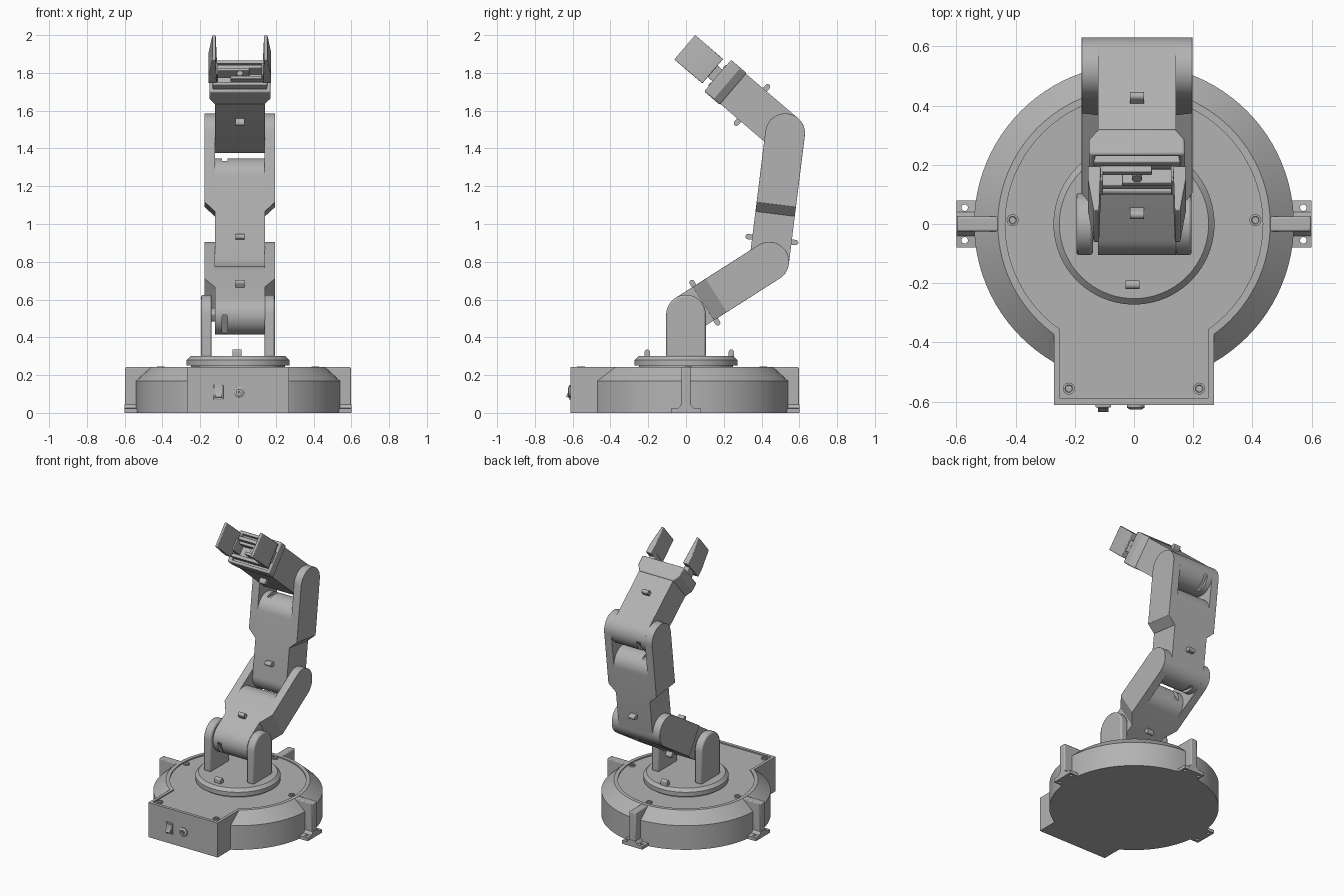
import bpy, bmesh
from math import sin, cos, pi, radians
from mathutils import Vector, Matrix

if "Cube" in bpy.data.objects:
    bpy.data.objects.remove(bpy.data.objects["Cube"])

grey = bpy.data.materials.new("plain grey")
grey.use_nodes = True
GREY = (0.45, 0.45, 0.45, 1)
grey.diffuse_color = GREY
grey.node_tree.nodes["Principled BSDF"].inputs["Base Color"].default_value = GREY

R = 0.105       # half depth of every arm link
CX = 0.01       # sideways centre of the arm
parts = []


def finish(name, bm, loc=(0, 0, 0), rx=0, rz=0, bevel=0):
    bmesh.ops.recalc_face_normals(bm, faces=bm.faces)
    me = bpy.data.meshes.new(name)
    bm.to_mesh(me)
    bm.free()
    me.materials.append(grey)
    ob = bpy.data.objects.new(name, me)
    bpy.context.collection.objects.link(ob)
    ob.location, ob.rotation_euler = loc, (rx, 0, rz)
    if bevel:
        mod = ob.modifiers.new("soft edges", 'BEVEL')
        mod.width, mod.segments, mod.limit_method = bevel, 2, 'ANGLE'
        mod.angle_limit = radians(40)
    parts.append(ob)
    return ob


def prism_mesh(pts, a, b, axis='x'):
    """Extrude a flat outline from a to b along one axis."""
    bm = bmesh.new()
    put = (lambda p, t: (t, *p)) if axis == 'x' else (lambda p, t: (*p, t))
    face = bm.faces.new([bm.verts.new(put(p, a)) for p in pts])
    top = bmesh.ops.extrude_face_region(bm, geom=[face])["geom"]
    shift = Vector(put((0, 0), b - a))
    bmesh.ops.translate(bm, vec=shift, verts=[v for v in top if isinstance(v, bmesh.types.BMVert)])
    return bm


def prism(name, pts, a, b, axis='x', **kw):
    return finish(name, prism_mesh(pts, a, b, axis), **kw)


def box(name, lo, hi, **kw):
    pts = [(lo[1], lo[2]), (hi[1], lo[2]), (hi[1], hi[2]), (lo[1], hi[2])]
    return prism(name, pts, lo[0], hi[0], **kw)


def arc(cx, r, start, n=24):
    return [(cx + r * cos(start + pi * i / n), r * sin(start + pi * i / n)) for i in range(n + 1)]


def bar(y0, y1, r=R, round0=True, round1=True):
    """Outline of a bar with optionally rounded ends."""
    return ((arc(y1, r, -pi / 2) if round1 else [(y1, -r), (y1, r)])
            + (arc(y0, r, pi / 2) if round0 else [(y0, r), (y0, -r)]))


def lathe(name, profile, n=96, **kw):
    bm = bmesh.new()
    vs = [bm.verts.new((r, 0, z)) for r, z in profile]
    es = [bm.edges.new(e) for e in zip(vs, vs[1:])]
    bmesh.ops.spin(bm, geom=vs + es, cent=(0, 0, 0), axis=(0, 0, 1), angle=2 * pi, steps=n)
    bmesh.ops.remove_doubles(bm, verts=bm.verts, dist=1e-5)
    return finish(name, bm, **kw)


def disc(name, r, z0, z1, n=32, **kw):
    return lathe(name, [(0, z0), (r, z0), (r, z1), (0, z1)], n, **kw)


def carve(ob, tool, op='DIFFERENCE'):
    """Apply a boolean and throw the tool away."""
    mod = ob.modifiers.new("cut", 'BOOLEAN')
    mod.object, mod.operation, mod.solver = tool, op, 'EXACT'
    bpy.context.view_layer.objects.active = ob
    bpy.ops.object.modifier_move_to_index(modifier=mod.name, index=0)
    bpy.ops.object.modifier_apply(modifier=mod.name)
    parts.remove(tool)
    bpy.data.objects.remove(tool)


# Base housing: chamfered drum joined to a front control box, with an inset lid
base = lathe("base_housing", [(0, 0), (0.54, 0), (0.54, 0.17), (0.46, 0.243), (0, 0.243)])
carve(base, box("control_box", (-0.27, -0.612, 0), (0.27, -0.2, 0.243)), 'UNION')
carve(base, disc("lid_round", 0.435, 0.235, 0.3, 96))
carve(base, box("lid_square", (-0.25, -0.59, 0.235), (0.25, -0.2, 0.3)))

# Lid screws in collars
for x, y in [(-0.41, 0.013), (0.41, 0.013), (0, 0.41), (-0.22, -0.556), (0.22, -0.556)]:
    lathe("lid_screw", [(0, 0.232), (0.02, 0.232), (0.02, 0.245), (0.013, 0.245),
                        (0.011, 0.239), (0, 0.239)], 24, loc=(x, y, 0))

# Three mounting tabs: upright rib with a drilled foot
for turn in (0, pi / 2, pi):
    box("tab_rib", (0.445, -0.025, 0.01), (0.598, 0.025, 0.242), rz=turn, bevel=0.006)
    half = [(0.08, 0), (0.08, 0.022), (0.04, 0.026), (0.025, 0.045)]
    foot = prism("tab_foot", half + [(-y, z) for y, z in reversed(half)], 0.52, 0.6, rz=turn)
    for side in (-1, 1):
        spot = Matrix.Rotation(turn, 3, 'Z') @ Vector((0.572, side * 0.055, 0))
        carve(foot, disc("foot_hole", 0.011, -0.02, 0.1, 20, loc=spot))

# Power switch and socket on the control box
box("switch_frame", (-0.13, -0.62, 0.07), (-0.078, -0.6, 0.148), bevel=0.003)
prism("switch_rocker", [(-0.61, 0.08), (-0.635, 0.084), (-0.624, 0.11), (-0.622, 0.138), (-0.61, 0.14)],
      -0.122, -0.086)
lathe("power_socket", [(0, -0.01), (0.03, -0.01), (0.03, 0.008), (0.021, 0.014), (0.015, 0.014),
                       (0.015, 0.002), (0.006, 0.002), (0.006, 0.012), (0, 0.012)], 32,
      loc=(0.006, -0.612, 0.11), rx=pi / 2)

# Turntable and shoulder brackets
lathe("turntable", [(0, 0.23), (0.25, 0.23), (0.25, 0.25), (0.272, 0.25), (0.272, 0.28),
                    (0.252, 0.3), (0, 0.3)])
shoulder = Vector((CX, 0, 0.52))
for side in (-1, 1):
    a, b = sorted((side * 0.139, side * 0.195))
    prism("shoulder_bracket", bar(-0.225, 0, R, False), a, b, loc=(0, 0, 0.52), rx=pi / 2, bevel=0.01)


def clip(origin, angle, s, side):
    """Small rounded cable clip standing on a link face."""
    d = Vector((0, cos(angle), sin(angle)))
    n = Vector((0, -sin(angle), cos(angle))) * side
    prism("cable_clip", bar(-0.02, 0.022, 0.014, False), -0.024, 0.024,
          loc=origin + d * s + n * R, rx=angle + side * pi / 2)


for y in (-0.205, 0.24):
    clip(Vector((-0.005, y, 0.3 - R)), 0, 0, 1)


def slot(ob, s, origin, angle):
    carve(ob, box("wire_slot", (-0.095, s - 0.02, -0.06), (-0.065, s + 0.02, 0.06), loc=origin, rx=angle))


def link(name, origin, angle, length, s0, s1):
    """Arm link: barrel at the origin, flared shoulders and a fork at the far end."""
    end = length - 0.135
    body = prism(name + "_body", bar(0, end - R), -0.132, 0.132, loc=origin, rx=angle)
    slot(body, -R, origin, angle)
    slot(body, end, origin, angle)
    for side in (-1, 1):
        a, b = sorted((side * 0.131, side * 0.187))
        bm = prism_mesh(bar(s0, length, R, False), a, b)
        cut = bmesh.ops.bisect_plane(bm, geom=bm.verts[:] + bm.edges[:] + bm.faces[:], clear_outer=True,
                                     plane_co=(side * 0.133, s0, 0),
                                     plane_no=(side * (s1 - s0), -0.054, 0))["geom_cut"]
        bmesh.ops.contextual_create(bm, geom=[e for e in cut if isinstance(e, bmesh.types.BMEdge)])
        finish(name + "_fork", bm, loc=origin, rx=angle, bevel=0.007)
        clip(origin, angle, 0.118, side)
    box(name + "_axle", (-0.16, -0.03, -0.03), (0.16, 0.03, 0.03), loc=origin, rx=angle, bevel=0.012)
    return origin + Vector((0, cos(angle), sin(angle))) * length


elbow = link("lower_arm", shoulder, radians(32.5), 0.522, 0.11, 0.19)
wrist = link("upper_arm", elbow, radians(82.9), 0.685, 0.255, 0.305)

# Hand: barrel, body and flared open head
tilt = radians(139.5)
at = dict(loc=wrist, rx=tilt)
hand = prism("hand_body", bar(0, 0.42, R, True, False), -0.132, 0.132, **at)
slot(hand, -R, wrist, tilt)
box("hand_axle", (-0.16, -0.03, -0.03), (0.16, 0.03, 0.03), bevel=0.012, **at)
for side in (-1, 1):
    clip(wrist, tilt, 0.231, side)
flare = [(0.132, 0.36), (0.162, 0.405), (0.162, 0.47)]
head = prism("hand_head", flare + [(-x, s) for x, s in reversed(flare)], -0.11, 0.11, 'z', bevel=0.008, **at)
carve(head, box("head_recess", (-0.142, 0.425, -0.09), (0.142, 0.6, 0.09), **at))

# Gripper drive inside the head: rails, rack bars and centre screw
for z in (-0.06, 0.06):
    box("slide_rail", (-0.145, 0.42, z - 0.012), (0.145, 0.475, z + 0.012), bevel=0.003, **at)
for side in (-1, 1):
    a, b = sorted((side * -0.05, side * 0.14))
    box("rack_bar", (a, 0.43, side * 0.028 - 0.01), (b, 0.49, side * 0.028 + 0.01), bevel=0.003, **at)
disc("drive_screw", 0.017, 0, 0.06, 20, loc=wrist + Vector((0, cos(tilt), sin(tilt))) * 0.43, rx=tilt - pi / 2)

# Gripper fingers: tapered plates on jaw blocks
for side in (-1, 1):
    a, b = sorted((side * 0.115, side * 0.155))
    box("jaw_block", (a, 0.43, -0.04), (b, 0.53, 0.04), bevel=0.004, **at)
    outline = [(0.122, 0.505), (0.166, 0.505), (0.166, 0.56), (0.146, 0.7), (0.128, 0.7)]
    prism("finger", [(side * x, s) for x, s in outline], -0.086, 0.084, 'z', bevel=0.004, **at)

# Smooth round surfaces, keep crisp edges
bpy.ops.object.select_all(action='DESELECT')
for ob in parts:
    ob.select_set(True)
bpy.context.view_layer.objects.active = parts[0]
bpy.ops.object.shade_smooth_by_angle(angle=radians(30))
